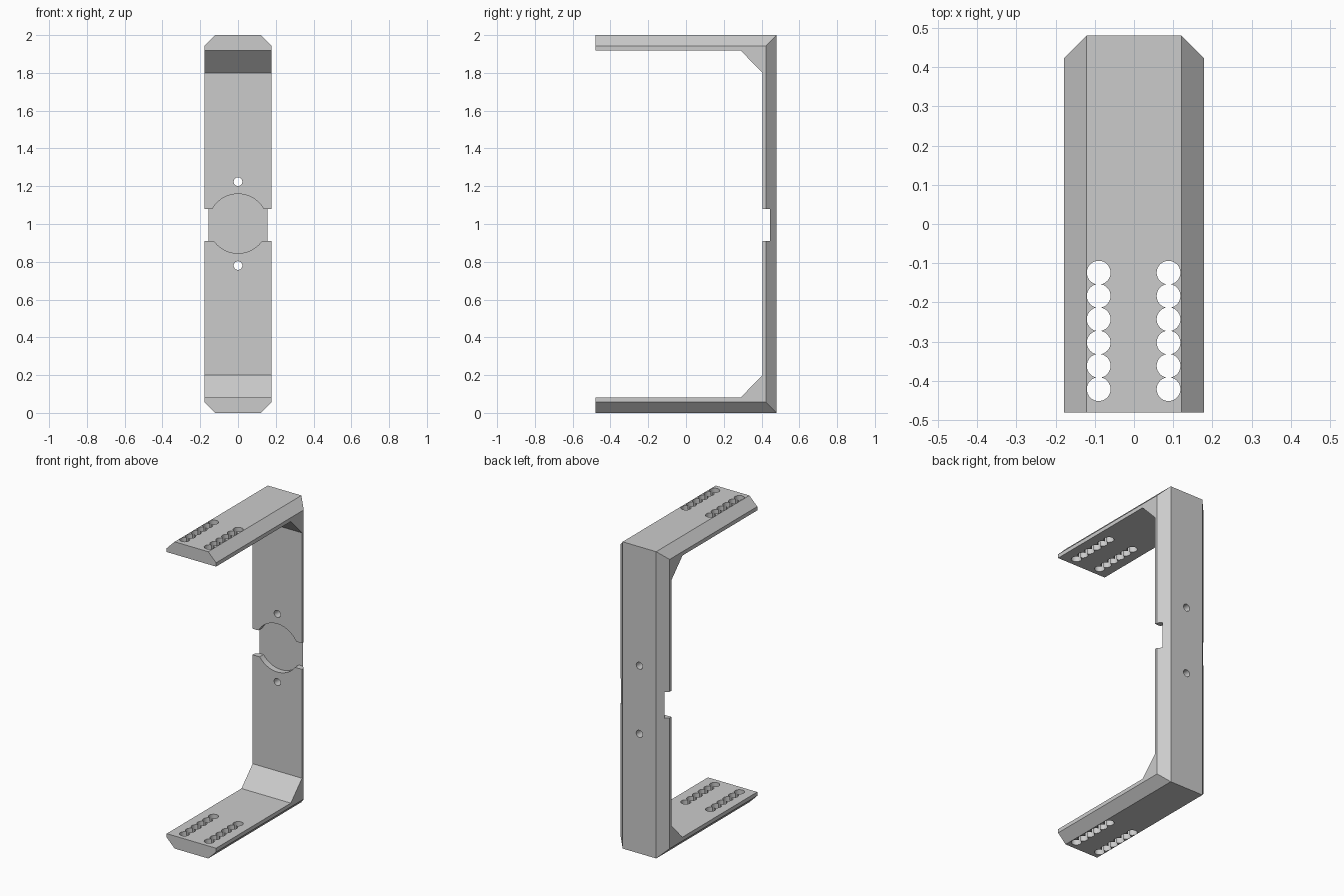
import bpy, bmesh
from mathutils import Matrix, Vector

if "Cube" in bpy.data.objects:
    bpy.data.objects.remove(bpy.data.objects["Cube"])

HALF_W, MID = 0.178, 1.0
BACK, WALL = 0.48, 0.405       # rear face and inner face of the upright
ARM, CHAMFER = 0.082, 0.057    # arm thickness, long edge chamfer

grey = bpy.data.materials.new("plain grey")
grey.use_nodes = True
grey.diffuse_color = (0.6, 0.6, 0.6, 1)
grey.node_tree.nodes["Principled BSDF"].inputs["Base Color"].default_value = (0.6, 0.6, 0.6, 1)


def make_object(name, bm):
    bmesh.ops.recalc_face_normals(bm, faces=bm.faces[:])
    mesh = bpy.data.meshes.new(name)
    bm.to_mesh(mesh)
    bm.free()
    mesh.materials.append(grey)
    obj = bpy.data.objects.new(name, mesh)
    bpy.context.collection.objects.link(obj)
    return obj


def add_cylinder(bm, centre, radius, depth, axis, sides=32):
    turn = Matrix.Rotation(1.5707963, 4, "X") if axis == "Y" else Matrix()
    bmesh.ops.create_cone(bm, cap_ends=True, segments=sides, radius1=radius, radius2=radius,
                          depth=depth, matrix=Matrix.Translation(centre) @ turn)


def cut(target, name, bm):
    cutter = make_object(name, bm)
    cutter.hide_render = True
    cutter.hide_set(True)
    mod = target.modifiers.new(name, "BOOLEAN")
    mod.operation, mod.solver, mod.object = "DIFFERENCE", "EXACT", cutter
    mod.use_self = True
    bpy.context.view_layer.objects.active = target
    bpy.ops.object.modifier_apply(modifier=name)
    bpy.data.objects.remove(cutter)


# C-shaped bracket: side profile with gussets, extruded across the width
lower = [(BACK, 0), (-BACK, 0), (-BACK, ARM), (0.29, ARM), (WALL, 0.2)]
profile = lower + [(y, 2 * MID - z) for y, z in reversed(lower)]
bm = bmesh.new()
side = bm.faces.new([bm.verts.new((-HALF_W, y, z)) for y, z in profile])
swept = bmesh.ops.extrude_face_region(bm, geom=[side])["geom"]
bmesh.ops.translate(bm, vec=Vector((2 * HALF_W, 0, 0)),
                    verts=[v for v in swept if isinstance(v, bmesh.types.BMVert)])
bmesh.ops.recalc_face_normals(bm, faces=bm.faces[:])

# Chamfers along the outer long edges of both arms
outer = [e for e in bm.edges
         if all(abs(abs(v.co.z - MID) - MID) < 1e-4 for v in e.verts)
         and abs(e.verts[0].co.x - e.verts[1].co.x) < 1e-4]
bmesh.ops.bevel(bm, geom=outer, offset=CHAMFER, offset_type="OFFSET",
                segments=1, affect="EDGES")
bracket = make_object("bracket", bm)

# Shallow round seat in the upright, with a cross slot
bm = bmesh.new()
add_cylinder(bm, (0, 0.345, 1.002), 0.157, 0.2, "Y", 64)
cut(bracket, "round_seat_cutter", bm)
bm = bmesh.new()
bmesh.ops.create_cube(bm, size=1, matrix=Matrix.Translation((0, 0.345, 0.995))
                      @ Matrix.Diagonal((1, 0.2, 0.17, 1)))
cut(bracket, "cross_slot_cutter", bm)

# Screw holes above and below the seat
bm = bmesh.new()
for z in (0.78, 1.224):
    add_cylinder(bm, (0, 0.44, z), 0.023, 0.3, "Y")
cut(bracket, "screw_hole_cutter", bm)

# Two rows of adjustment holes through both arms
bm = bmesh.new()
for x in (-0.09, 0.088):
    for i in range(6):
        add_cylinder(bm, (x, -0.124 - 0.0594 * i, MID), 0.0303, 3, "Z")
cut(bracket, "adjustment_hole_cutter", bm)

# Smooth hole walls, crisp edges elsewhere
bpy.ops.object.select_all(action="DESELECT")
bracket.select_set(True)
bpy.context.view_layer.objects.active = bracket
bpy.ops.object.shade_smooth_by_angle(angle=0.5)
